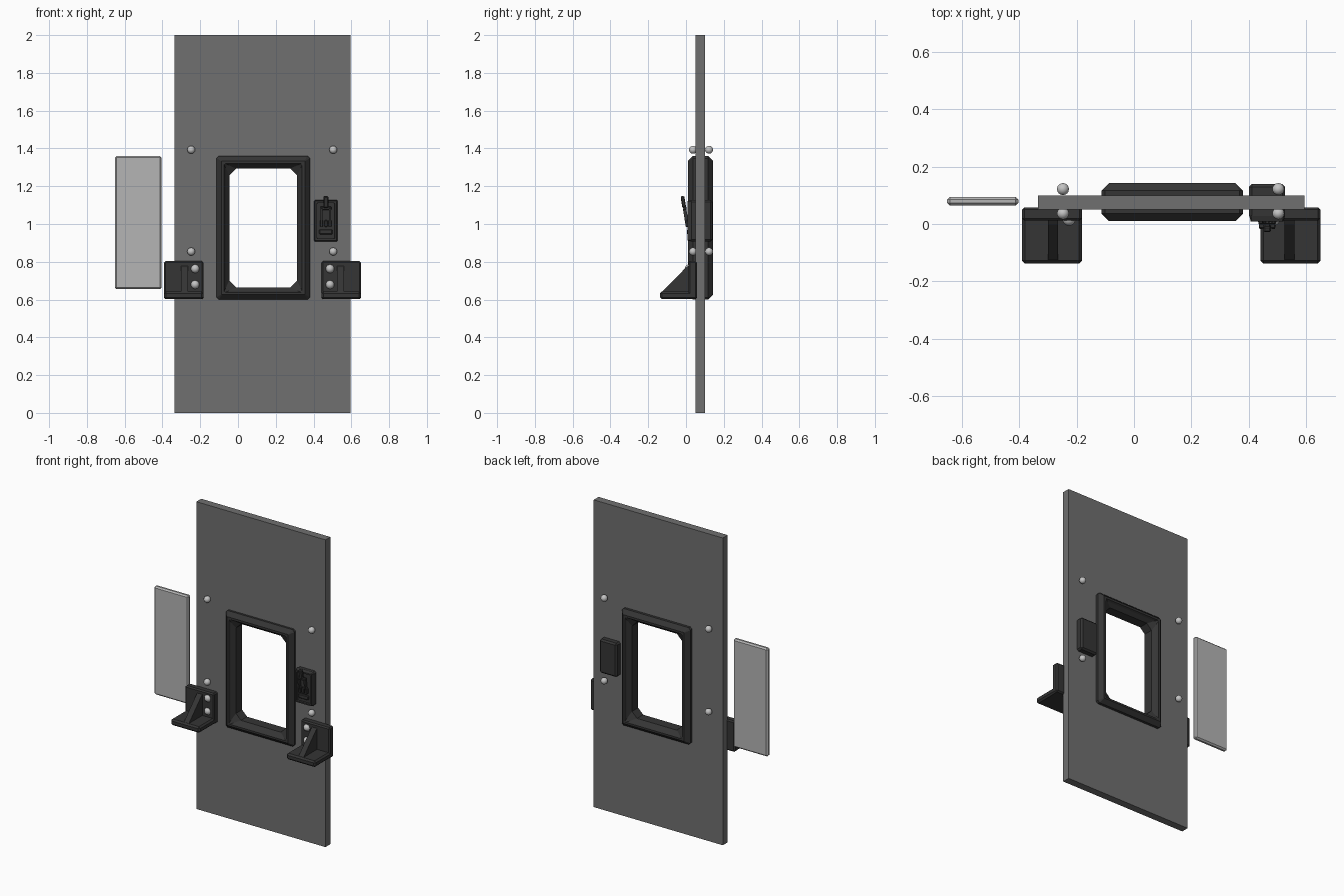
import bpy, bmesh, math
from mathutils import Matrix

if "Cube" in bpy.data.objects:
    bpy.data.objects.remove(bpy.data.objects["Cube"])


def mat(name, v):
    m = bpy.data.materials.new(name)
    m.diffuse_color = (v, v, v, 1)
    m.use_nodes = True
    m.node_tree.nodes["Principled BSDF"].inputs["Base Color"].default_value = m.diffuse_color
    return m


GREY = mat("door grey", 0.16)
DARK = mat("dark metal", 0.035)
GLASS = mat("pale glass", 0.46)
STEEL = mat("bolt steel", 0.55)
MID = 0.13  # mirror plane of the door


def make(name, bm, material):
    bmesh.ops.remove_doubles(bm, verts=bm.verts, dist=1e-5)
    bmesh.ops.recalc_face_normals(bm, faces=bm.faces)
    me = bpy.data.meshes.new(name)
    bm.to_mesh(me)
    bm.free()
    me.materials.append(material)
    ob = bpy.data.objects.new(name, me)
    bpy.context.collection.objects.link(ob)
    return ob


def box(name, x, y, z, material, bevel=0.0, tilt=0.0):
    bm = bmesh.new()
    bmesh.ops.create_cube(bm, size=1)
    bmesh.ops.scale(bm, vec=(x[1] - x[0], y[1] - y[0], z[1] - z[0]), verts=bm.verts)
    if bevel:
        bmesh.ops.bevel(bm, geom=bm.edges[:], offset=bevel, segments=1, affect='EDGES')
    bmesh.ops.rotate(bm, verts=bm.verts, matrix=Matrix.Rotation(tilt, 3, 'X'))
    bmesh.ops.translate(bm, vec=(sum(x) / 2, sum(y) / 2, sum(z) / 2), verts=bm.verts)
    return make(name, bm, material)


def octagon(x0, x1, z0, z1, c):
    return [(x0 + c, z0), (x1 - c, z0), (x1, z0 + c), (x1, z1 - c),
            (x1 - c, z1), (x0 + c, z1), (x0, z1 - c), (x0, z0 + c)]


def ring(name, loops, material):
    """Closed frame made from rectangular loops (rect, corner cut, y)."""
    bm = bmesh.new()
    rows = [[bm.verts.new((px, y, pz)) for px, pz in octagon(*r, c)] for r, c, y in loops]
    for i, a in enumerate(rows):
        b = rows[(i + 1) % len(rows)]
        for j in range(8):
            k = (j + 1) % 8
            bm.faces.new((a[j], a[k], b[k], b[j]))
    return make(name, bm, material)


def grow(r, d):
    return (r[0] - d, r[1] + d, r[2] - d, r[3] + d)


def bolt(name, x, y, z, r=0.021):
    bm = bmesh.new()
    bmesh.ops.create_uvsphere(bm, u_segments=16, v_segments=10, radius=r)
    bmesh.ops.translate(bm, vec=(x, y, z), verts=bm.verts)
    for f in bm.faces:
        f.smooth = True
    return make(name, bm, STEEL)


# Door slab with window opening
slab = (-0.335, 0.595, 0, 2)
hole = (-0.075, 0.345, 0.635, 1.325)
ring("door_slab", [(slab, 0, 0.05), (hole, 0, 0.05), (hole, 0, 0.1), (slab, 0, 0.1)], GREY)

# Window frame: bevelled outside, stepped octagonal throat
out, inn = (-0.113, 0.38, 0.6, 1.36), (-0.046, 0.313, 0.665, 1.293)
b, y0, y1 = 0.026, 0.01, 0.143
half = [(out, 0.012, b), (grow(out, -b), 0.002, 0), (grow(inn, 0.027), 0.004, 0),
        (grow(inn, 0.02), 0.015, 0.012), (inn, 0.036, 0.035)]
ring("window_frame", [(r, c, y0 + d) for r, c, d in half]
     + [(r, c, y1 - d) for r, c, d in reversed(half)], DARK)

# Loose glass pane beside the door
box("glass_pane", (-0.652, -0.404), (0.064, 0.094), (0.655, 1.36), GLASS, 0.009)

# Bolts on both faces of the door
for x in (-0.248, 0.504):
    for z in (0.854, 1.393):
        for y in (0.037, 0.122):
            bolt("door_bolt", x, y, z)

# Bar brackets, mirrored about the door centre
for s in (1, -1):
    def span(a, c):
        return tuple(sorted((MID + s * a, MID + s * c)))
    box("bracket_plate", span(0.312, 0.521), (0.012, 0.058), (0.602, 0.803), DARK, 0.008)
    box("bracket_shelf", span(0.312, 0.521), (-0.138, 0.055), (0.602, 0.642), DARK, 0.01)
    bm = bmesh.new()
    prof = [(0.03, 0.61), (-0.132, 0.61), (-0.132, 0.636), (0.0, 0.77), (0.03, 0.79)]
    f = bm.faces.new([bm.verts.new((MID + s * 0.395, y, z)) for y, z in prof])
    g = bmesh.ops.extrude_face_region(bm, geom=[f])["geom"]
    bmesh.ops.translate(bm, vec=(s * 0.036, 0, 0),
                        verts=[v for v in g if isinstance(v, bmesh.types.BMVert)])
    make("bracket_rib", bm, DARK)
    for z in (0.679, 0.763):
        bolt("bracket_bolt", MID + s * 0.357 if s > 0 else MID - 0.357, 0.017, z, 0.023)

# Switch box through the door with a recessed front
bx = (0.402, 0.528, 0.907, 1.127)
box("switch_box", bx[:2], (0.018, 0.14), bx[2:], DARK, 0.01)
ring("switch_box_rim", [(bx, 0.006, 0.03), (grow(bx, -0.006), 0.004, 0.008),
                        (grow(bx, -0.015), 0.003, 0.008), (grow(bx, -0.019), 0.003, 0.03)], DARK)

# Knife switch: twin blades, crossbar, handle and contact clips
lean = 0.16
for x in (0.443, 0.487):
    box("switch_blade", (x - 0.005, x + 0.005), (-0.009, 0.009), (0.985, 1.085), DARK, 0, lean)
for x in (0.443, 0.465, 0.487):
    box("contact_clip", (x - 0.008, x + 0.008), (-0.002, 0.022), (0.985, 1.02), DARK, 0.003)
box("switch_crossbar", (0.436, 0.494), (-0.014, 0.002), (1.075, 1.093), DARK, 0.003, lean)
box("switch_handle", (0.452, 0.478), (-0.024, -0.004), (1.085, 1.148), DARK, 0.005, lean)
box("switch_foot", (0.43, 0.5), (0.006, 0.022), (0.945, 0.972), DARK, 0.004)
